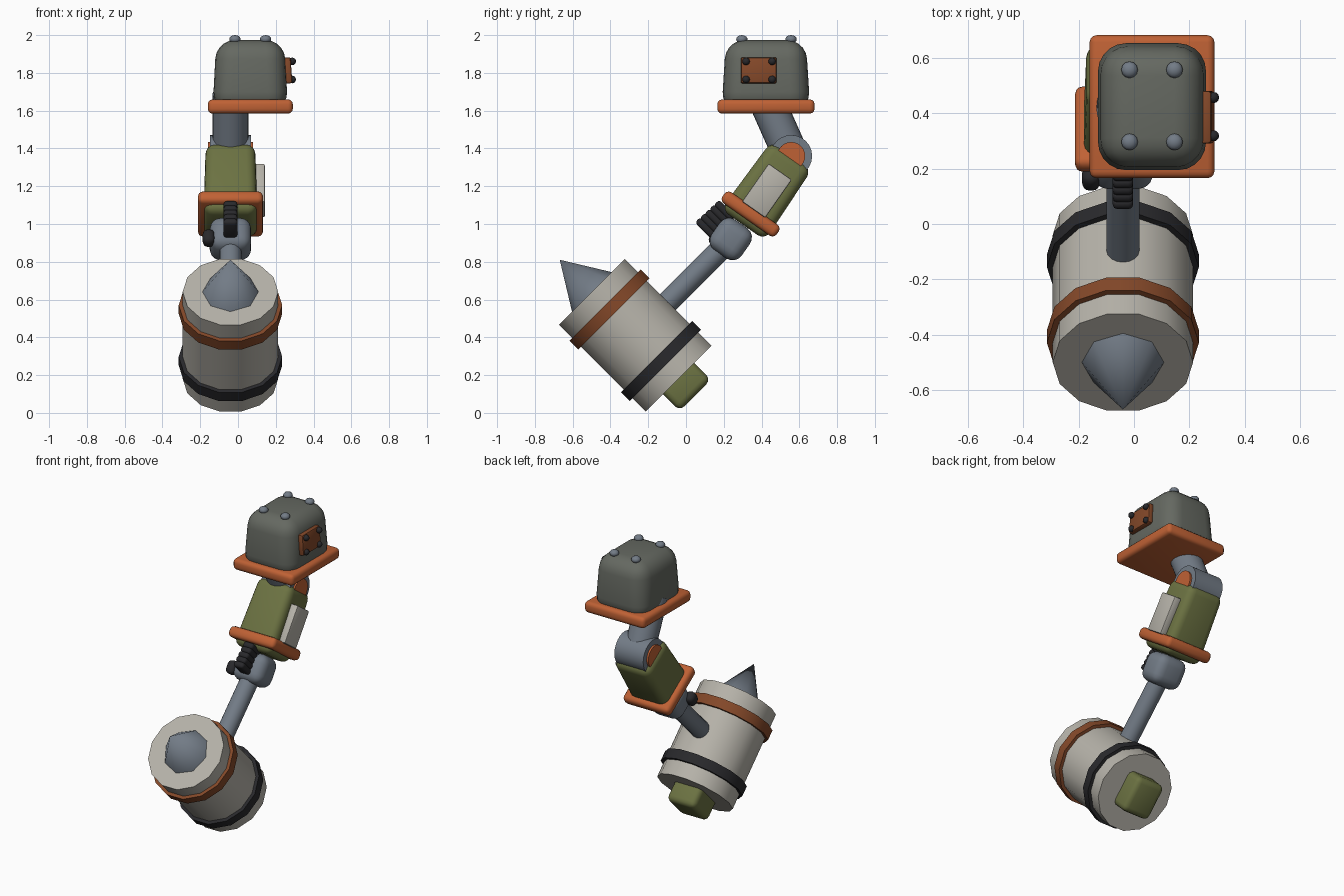
import bpy, bmesh
from math import radians, sin, cos
from mathutils import Vector, Matrix

if "Cube" in bpy.data.objects:
    bpy.data.objects.remove(bpy.data.objects["Cube"])

MATS = {}
COLOURS = {
    "dome_grey": (0.13, 0.14, 0.12), "steel": (0.17, 0.20, 0.24),
    "orange": (0.52, 0.12, 0.035), "olive": (0.15, 0.17, 0.055),
    "pale": (0.47, 0.45, 0.40), "rust": (0.23, 0.065, 0.022),
    "rubber": (0.022, 0.022, 0.025),
}
AX = -0.04  # x of the arm's centre plane


def finish(bm, name, colour, loc, rot, angle):
    me = bpy.data.meshes.new(name)
    bm.to_mesh(me)
    bm.free()
    ob = bpy.data.objects.new(name, me)
    bpy.context.collection.objects.link(ob)
    if colour not in MATS:
        MATS[colour] = bpy.data.materials.new(colour)
        MATS[colour].diffuse_color = (*COLOURS[colour], 1)
    me.materials.append(MATS[colour])
    ob.location = loc
    ob.rotation_euler = [radians(a) for a in rot]
    bpy.ops.object.select_all(action='DESELECT')
    ob.select_set(True)
    bpy.context.view_layer.objects.active = ob
    bpy.ops.object.shade_smooth_by_angle(angle=radians(angle))
    return ob


def box(name, colour, size, loc, rot=(0, 0, 0), bevel=0.02, seg=3, top=1.0):
    """Rounded box; the +z end is scaled by top."""
    bm = bmesh.new()
    bmesh.ops.create_cube(bm, size=1, matrix=Matrix.Diagonal((*size, 1)))
    for v in bm.verts:
        if v.co.z > 0:
            v.co.x *= top
            v.co.y *= top
    bmesh.ops.bevel(bm, geom=bm.edges[:], offset=bevel, segments=seg,
                    profile=0.5, affect='EDGES', clamp_overlap=True)
    return finish(bm, name, colour, loc, rot, 40)


def cyl(name, colour, r, depth, loc, rot=(0, 0, 0), n=24, r2=None, angle=50):
    """Cylinder or cone with a vertex on local +y."""
    bm = bmesh.new()
    bmesh.ops.create_cone(bm, cap_ends=True, segments=n, radius1=r,
                          radius2=r if r2 is None else r2, depth=depth)
    bmesh.ops.rotate(bm, verts=bm.verts, matrix=Matrix.Rotation(radians(90), 3, 'Z') if n % 4 else Matrix.Identity(3))
    return finish(bm, name, colour, loc, rot, angle)


def ball(name, colour, r, loc, scale=(1, 1, 1)):
    bm = bmesh.new()
    bmesh.ops.create_uvsphere(bm, u_segments=12, v_segments=8, radius=r,
                              matrix=Matrix.Diagonal((*scale, 1)))
    return finish(bm, name, colour, loc, (0, 0, 0), 60)


def along(origin, tilt, d):
    """Point at distance d along the local z of a part tilted about x."""
    a = radians(tilt)
    return Vector(origin) + d * Vector((0, -sin(a), cos(a)))


# Shoulder
box("shoulder_dome", "dome_grey", (0.40, 0.47, 0.375), (0.065, 0.423, 1.787),
    bevel=0.10, seg=5, top=0.90)
box("shoulder_plate", "orange", (0.45, 0.515, 0.075), (0.065, 0.423, 1.622), bevel=0.025)
for x in (-0.016, 0.146):
    for y in (0.296, 0.556):
        ball("dome_rivet", "steel", 0.03, (x, y, 1.978), (1, 1, 0.73))
box("side_patch", "rust", (0.04, 0.19, 0.138), (0.263, 0.385, 1.813), (0, -4, 0), bevel=0.01, seg=2)
for y in (0.318, 0.456):
    for z in (1.765, 1.861):
        ball("patch_rivet", "rubber", 0.02, (0.287, y, z))

# Upper arm and elbow
elbow = (AX, 0.557, 1.36)
cyl("upper_arm", "steel", 0.095, 0.36, along(elbow, 24, 0.18), (24, 0, 0))
cyl("elbow_joint", "steel", 0.111, 0.215, elbow, (0, 90, 0))
cyl("elbow_caps", "orange", 0.074, 0.24, elbow, (0, 90, 0))

# Forearm
T = -35
box("forearm_shell", "olive", (0.285, 0.285, 0.45), along(elbow, T, -0.22), (T, 0, 0),
    bevel=0.05, seg=4, top=0.92)
box("forearm_cuff", "orange", (0.345, 0.35, 0.072), along(elbow, T, -0.375), (T, 0, 0), bevel=0.027)
side = along(elbow, T, -0.224)
side.x = 0.115
box("forearm_panel", "pale", (0.055, 0.15, 0.246), side, (T, 0, 0), bevel=0.008, seg=2)

# Wrist with rubber bellows
box("wrist", "steel", (0.22, 0.195, 0.195), (AX, 0.237, 0.92), (T, 0, 0), bevel=0.06, seg=4)
for i in range(5):
    t = i / 4
    box("bellows_rib", "rubber", (0.074, 0.125, 0.04),
        (AX, 0.105 + 0.10 * t, 0.978 + 0.092 * t), (-45, 0, 0), bevel=0.017)
box("wrist_knob", "rubber", (0.065, 0.075, 0.088), (-0.155, 0.165, 0.925), (T, 0, 0), bevel=0.028)

# Hammer handle and drum
wrist = (AX, 0.237, 0.92)
cyl("handle", "steel", 0.059, 0.52, along(wrist, -45, -0.26), (-45, 0, 0), n=16)
H = 45
drum = (AX, -0.269, 0.411)
cyl("hammer_drum", "pale", 0.253, 0.65, drum, (H, 0, 0), n=14)
cyl("front_band", "rust", 0.274, 0.065, along(drum, H, 0.193), (H, 0, 0), n=14)
cyl("rear_band", "rubber", 0.274, 0.065, along(drum, H, -0.193), (H, 0, 0), n=14)
cyl("hammer_spike", "steel", 0.148, 0.24, along(drum, H, 0.445), (H, 0, 0), n=8, r2=0)
box("rear_block", "olive", (0.21, 0.235, 0.20), along(drum, H, -0.35), (H, 0, 0), bevel=0.035)

for m in bpy.data.materials:
    if m.users and not m.is_grease_pencil:
        m.use_nodes = True
        m.node_tree.nodes["Principled BSDF"].inputs["Base Color"].default_value = m.diffuse_color
